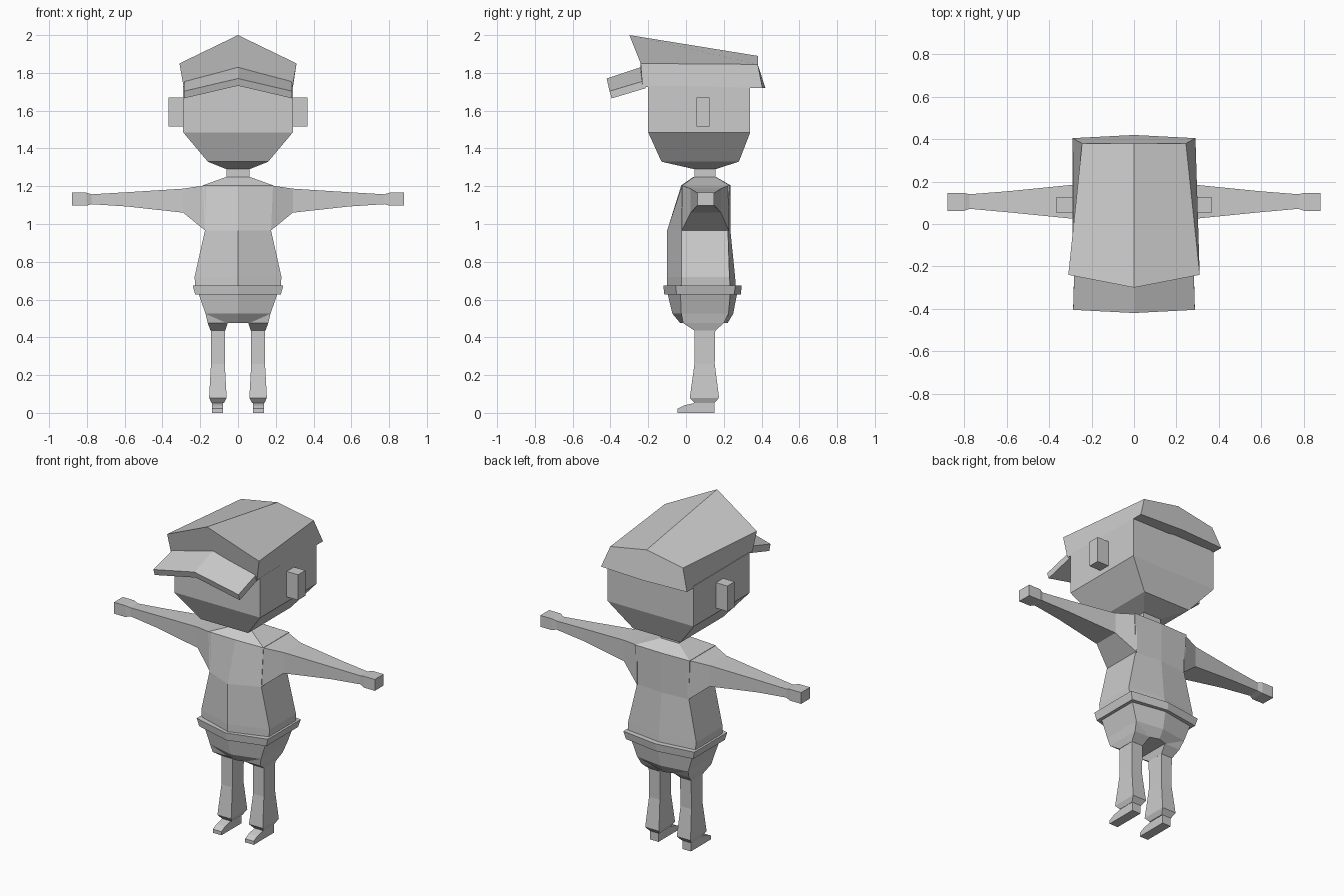
import bpy
import bmesh

if "Cube" in bpy.data.objects:
    bpy.data.objects.remove(bpy.data.objects["Cube"])

grey = bpy.data.materials.new("plain grey")
grey.diffuse_color = (0.6, 0.6, 0.6, 1)
grey.use_nodes = True
grey.node_tree.nodes["Principled BSDF"].inputs["Base Color"].default_value = grey.diffuse_color


def loft(name, rings):
    """Skin a list of equal-length point rings and cap both ends."""
    bm = bmesh.new()
    vs = [[bm.verts.new(p) for p in ring] for ring in rings]
    n = len(vs[0])
    for a, b in zip(vs, vs[1:]):
        for i in range(n):
            j = (i + 1) % n
            bm.faces.new((a[i], a[j], b[j], b[i]))
    bm.faces.new(vs[0])
    bm.faces.new(vs[-1])
    bmesh.ops.recalc_face_normals(bm, faces=bm.faces)
    me = bpy.data.meshes.new(name)
    bm.to_mesh(me)
    bm.free()
    me.materials.append(grey)
    ob = bpy.data.objects.new(name, me)
    bpy.context.collection.objects.link(ob)
    return ob


def mirrored(ob):
    """Repeat a part on the other side of the body."""
    mod = ob.modifiers.new("mirror", 'MIRROR')
    mod.use_axis = (True, False, False)
    mod.use_clip = False
    mod.use_mirror_merge = False


def rect(z, x0, x1, y0, y1):
    return [(x0, y0, z), (x1, y0, z), (x1, y1, z), (x0, y1, z)]


def hexa(z, x, yf, yb, cf, cb):
    """Six-sided body section: side corners plus a front and back centre point."""
    return [(-x, yf, z), (0, cf, z), (x, yf, z), (x, yb, z), (0, cb, z), (-x, yb, z)]


# Head with tapered jaw, and neck
loft("head", [rect(1.29, -.06, .06, .045, .155), rect(1.33, -.16, .16, -.13, .28),
              rect(1.485, -.29, .29, -.2, .34), rect(1.73, -.29, .29, -.2, .34)])
loft("neck", [rect(1.23, -.06, .06, .045, .155), rect(1.30, -.06, .06, .045, .155)])
mirrored(loft("ear", [rect(1.515, .28, .367, .055, .125), rect(1.67, .28, .367, .055, .125)]))

# Cap with a ridged roof
loft("cap", [
    [(-.288, -.23, 1.725), (-.31, -.24, 1.85), (0, -.30, 2.0),
     (.31, -.24, 1.85), (.288, -.23, 1.725), (0, -.24, 1.78)],
    [(-.29, .405, 1.72), (-.245, .38, 1.845), (0, .38, 1.89),
     (.245, .38, 1.845), (.29, .405, 1.72), (0, .42, 1.72)]])


# Bent cap peak
def peak_ring(y_side, y_mid, top_side, top_mid, thick, x):
    return [(-x, y_side, top_side), (0, y_mid, top_mid), (x, y_side, top_side),
            (x, y_side + .012, top_side - thick), (0, y_mid + .012, top_mid - thick),
            (-x, y_side + .012, top_side - thick)]


loft("cap_peak", [peak_ring(-.225, -.24, 1.757, 1.83, .038, .282),
                  peak_ring(-.405, -.42, 1.703, 1.77, .038, .287)])

# Shirt body
loft("torso", [
    hexa(.65, .225, -.025, .235, -.10, .265),
    hexa(.72, .23, -.025, .23, -.10, .26),
    hexa(.965, .175, -.025, .222, -.10, .235),
    hexa(1.205, .185, -.02, .23, -.025, .235),
    hexa(1.25, .06, .045, .155, .04, .157)])


# Arm sections run outward along x: x, z low, z high, y front, y back
def arm_ring(x, z0, z1, y0, y1):
    return [(x, y0, z0), (x, y1, z0), (x, y1, z1), (x, y0, z1)]


mirrored(loft("arm", [arm_ring(.17, .962, 1.205, -.024, .228),
                      arm_ring(.29, 1.06, 1.187, .025, .185),
                      arm_ring(.59, 1.093, 1.168, .055, .155),
                      arm_ring(.78, 1.105, 1.157, .072, .14)]))
mirrored(loft("hand", [arm_ring(.775, 1.105, 1.157, .072, .14),
                       arm_ring(.803, 1.097, 1.166, .062, .147),
                       arm_ring(.88, 1.097, 1.166, .062, .147)]))

# Belt
loft("belt", [hexa(.628, .227, -.05, .255, -.115, .29),
              hexa(.675, .24, -.055, .262, -.12, .295)])

# Hips and crotch
loft("hips", [hexa(.64, .212, -.03, .235, -.10, .272),
              hexa(.525, .172, -.025, .225, -.072, .25),
              hexa(.475, .06, -.015, .20, -.03, .22)])
mirrored(loft("thigh", [rect(.525, .04, .172, -.025, .225),
                        rect(.475, .055, .16, -.015, .20),
                        rect(.435, .068, .145, .045, .155)]))

# Trouser legs with flared hems
mirrored(loft("leg", [rect(.44, .068, .143, .045, .155), rect(.26, .07, .143, .045, .152),
                      rect(.08, .06, .153, .02, .175), rect(.052, .075, .14, .045, .15)]))

# Shoes with low toes
toe_profile = [(-.045, 0), (-.045, .022), (-.01, .04), (.045, .052), (.15, .055), (.15, 0)]
mirrored(loft("shoe", [[(x, y, z) for y, z in toe_profile] for x in (.08, .138)]))
